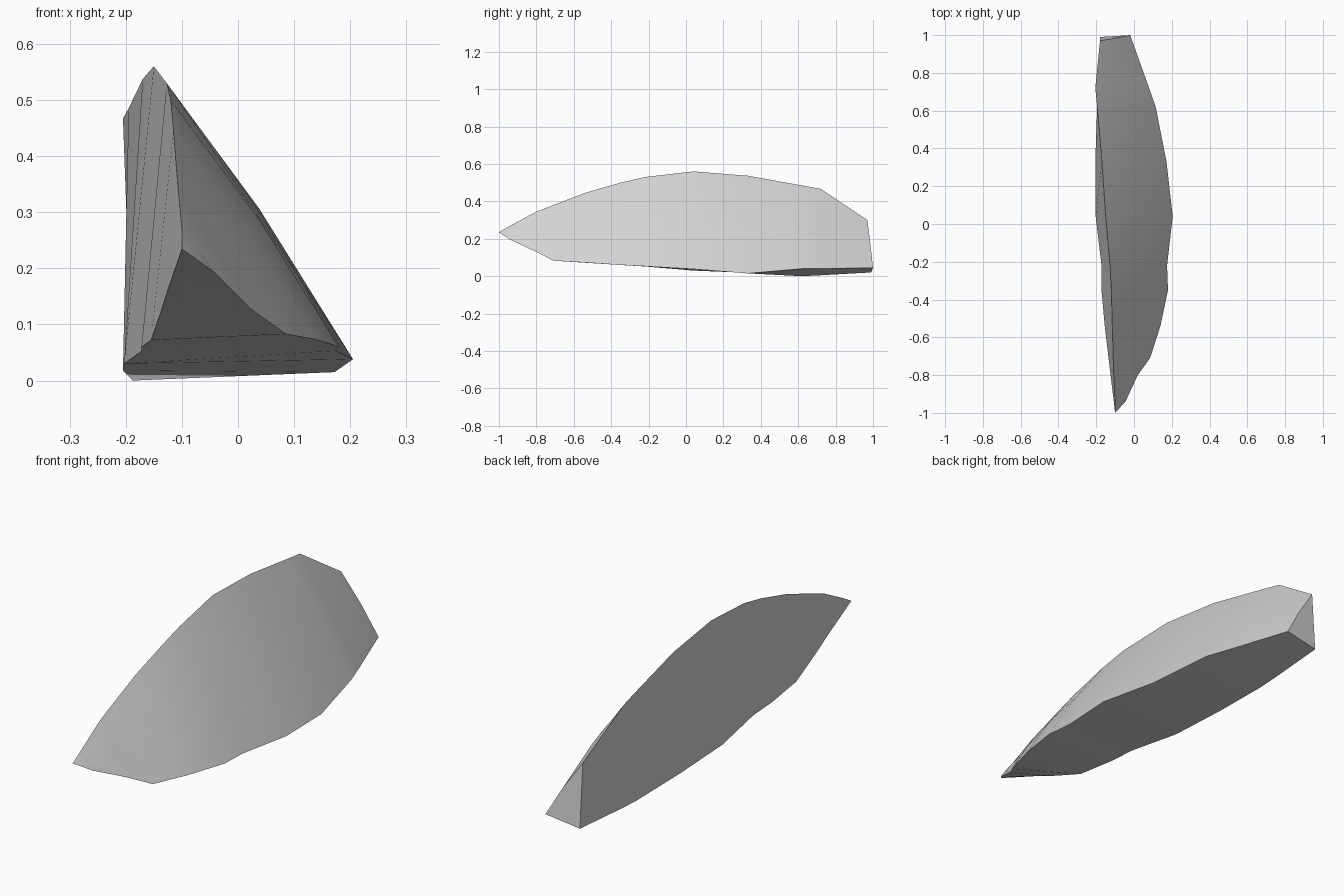
import bpy
import bmesh
from math import radians
from mathutils import Vector

default_cube = bpy.data.objects.get("Cube")
if default_cube:
    bpy.data.objects.remove(default_cube, do_unlink=True)


def make_material(name, colour):
    material = bpy.data.materials.new(name)
    material.use_nodes = True
    material.diffuse_color = colour
    material.node_tree.nodes["Principled BSDF"].inputs["Base Color"].default_value = colour
    return material


# Triangular cross-sections: y, then (x, z) of the ridge, outer edge and wall foot
TIP = Vector((-0.10, -1, 0.235))
SECTIONS = [
    (-0.94, (-0.10, 0.27), (-0.045, 0.195), (-0.107, 0.214)),
    (-0.80, (-0.107, 0.345), (0.02, 0.13), (-0.124, 0.165)),
    (-0.71, (-0.11, 0.38), (0.085, 0.083), (-0.135, 0.13)),
    (-0.54, (-0.115, 0.445), (0.14, 0.073), (-0.155, 0.072)),
    (-0.35, (-0.12, 0.5), (0.18, 0.06), (-0.172, 0.06)),
    (-0.22, (-0.127, 0.53), (0.175, 0.053), (-0.172, 0.052)),
    (0.04, (-0.15, 0.56), (0.205, 0.038), (-0.203, 0.03)),
    (0.33, (-0.17, 0.537), (0.172, 0.015), (-0.205, 0.018)),
    (0.62, (-0.195, 0.485), (0.115, 0.04), (-0.188, 0)),
    (0.72, (-0.205, 0.467), (0.08, 0.04), (-0.187, 0.005)),
    (0.98, (-0.18, 0.3), (-0.02, 0.045), (-0.18, 0.02)),
]
BULGE = 0.02   # outward swell of the sloping face, relative to its width


def section_points(y, ridge, edge, foot, last):
    """Corners of one section, with a slightly swollen point on the slope."""
    top = Vector((ridge[0], y, ridge[1]))
    outer = Vector((edge[0], y, edge[1]))
    base = Vector((foot[0], y, foot[1]))
    if last:   # the end cut leans backwards at its lower corners
        top.y -= 0.01
        outer.y += 0.02
        base.y += 0.01
    slope = outer - top
    outward = Vector((-slope.z, 0, slope.x))
    middle = (top + outer) / 2 + outward * BULGE
    return [top, middle, outer, base]


def build_shard(name, material):
    bm = bmesh.new()
    tip = bm.verts.new(TIP)
    rings = []
    for i, section in enumerate(SECTIONS):
        points = section_points(*section, last=i == len(SECTIONS) - 1)
        rings.append([bm.verts.new(p) for p in points])

    # Pointed front
    count = len(rings[0])
    for i in range(count):
        bm.faces.new((tip, rings[0][i], rings[0][(i + 1) % count]))
    # Slope, underside and upright wall
    for front, back in zip(rings, rings[1:]):
        for i in range(count):
            j = (i + 1) % count
            bm.faces.new((front[i], back[i], back[j], front[j]))
    # Cut-off back end
    bm.faces.new(rings[-1])

    bmesh.ops.recalc_face_normals(bm, faces=bm.faces[:])
    mesh = bpy.data.meshes.new(name)
    bm.to_mesh(mesh)
    bm.free()
    mesh.materials.append(material)
    shard = bpy.data.objects.new(name, mesh)
    bpy.context.collection.objects.link(shard)
    return shard


stone_grey = make_material("stone_grey", (0.65, 0.65, 0.65, 1))
shard = build_shard("rock_shard", stone_grey)

# Smooth slope with crisp outer edges
bpy.ops.object.select_all(action='DESELECT')
shard.select_set(True)
bpy.context.view_layer.objects.active = shard
bpy.ops.object.shade_smooth_by_angle(angle=radians(30))
